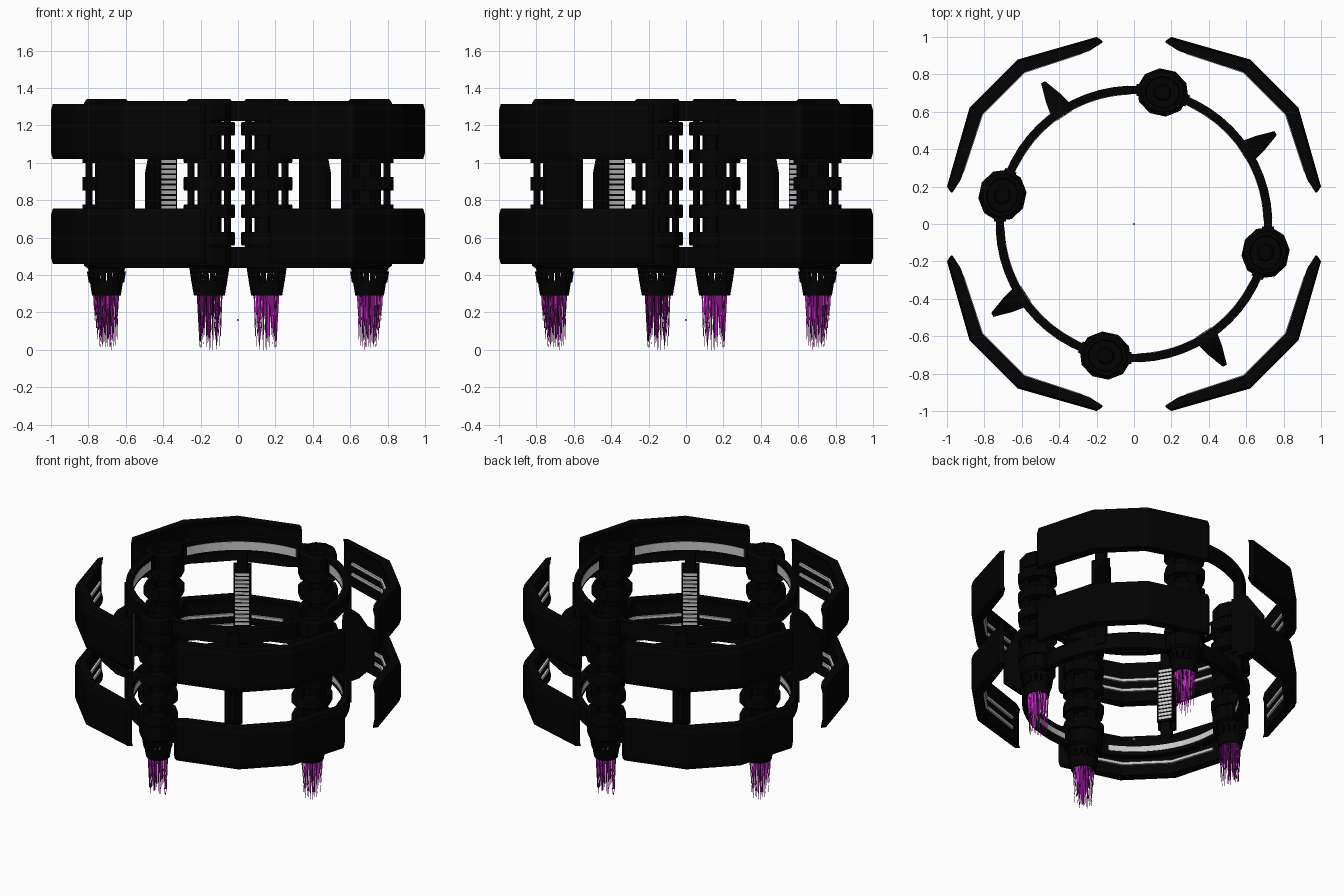
import bpy, bmesh, math, random
from mathutils import Vector

random.seed(4)
if "Cube" in bpy.data.objects:
    bpy.data.objects.remove(bpy.data.objects["Cube"], do_unlink=True)


def material(name, rgb):
    m = bpy.data.materials.new(name)
    m.use_nodes = True
    m.diffuse_color = (*rgb, 1)
    m.node_tree.nodes["Principled BSDF"].inputs["Base Color"].default_value = (*rgb, 1)
    return m


BLACK = material("black_metal", (0.0005, 0.0005, 0.0005))
GREY = material("light_grey", (0.6, 0.6, 0.6))
PURPLE = material("purple_flame", (0.55, 0.02, 0.55))
DARK = material("dark_purple_flame", (0.06, 0.004, 0.06))
TURN = math.radians(77.7)      # angle of the first thruster
QUARTER = math.pi / 2
MID = 0.888                    # height of the middle of the frame


def loft(bm, rings, mat=0, close=False):
    """Skin a list of point rings; cap the ends unless closed on itself."""
    loops = [[bm.verts.new(p) for p in ring] for ring in rings]
    pairs = list(zip(loops, loops[1:]))
    if close:
        pairs.append((loops[-1], loops[0]))
    faces = []
    for a, b in pairs:
        for i in range(len(a)):
            j = (i + 1) % len(a)
            faces.append(bm.faces.new((a[i], a[j], b[j], b[i])))
    if not close:
        faces += [bm.faces.new(loops[0][::-1]), bm.faces.new(loops[-1])]
    for f in faces:
        f.material_index = mat


def prism(bm, plan, layers, mat=0):
    """Stack a plan outline at (height, scale) layers."""
    loft(bm, [[(x * s, y * s, z) for x, y in plan] for z, s in layers], mat)


def box(bm, x0, x1, y0, y1, z0, z1):
    prism(bm, [(x0, y0), (x1, y0), (x1, y1), (x0, y1)], [(z0, 1), (z1, 1)])


def lathe(bm, profile, sides=10, close=False):
    """Spin (radius, height) points round the thruster axis."""
    rings = []
    for r, z in profile:
        angles = [math.tau * (i + 0.5) / sides for i in range(sides)]
        rings.append([(0.72 + 0.92 * r * math.cos(a), r * math.sin(a), z) for a in angles])
    loft(bm, rings, 0, close)


def arc(r0, r1, a0, a1, steps):
    """Plan outline of a curved bar."""
    angles = [a0 + (a1 - a0) * i / steps for i in range(steps + 1)]
    outer = [(r1 * math.cos(a), r1 * math.sin(a)) for a in angles]
    inner = [(r0 * math.cos(a), r0 * math.sin(a)) for a in reversed(angles)]
    return outer + inner


def place(name, bm, mats, turn=TURN, count=4):
    """Place the part at quarter turns round the centre."""
    bmesh.ops.recalc_face_normals(bm, faces=bm.faces)
    mesh = bpy.data.meshes.new(name)
    bm.to_mesh(mesh)
    bm.free()
    for m in mats:
        mesh.materials.append(m)
    for k in range(count):
        ob = bpy.data.objects.new(f"{name}_{k + 1}", mesh)
        ob.rotation_euler.z = turn + k * QUARTER
        bpy.context.collection.objects.link(ob)


# Outer armour panels, two levels, with thin light strips on the inside
half = [(0.17, 0.98), (0.2, 1.0), (0.62, 0.88)]
inner = [(0.24, 0.935), (0.59, 0.82)]
plan = half + [(y, x) for x, y in half[::-1]] + [(y, x) for x, y in inner] + inner[::-1]
face = [Vector(p) for p in ((0.28, 0.922), (0.59, 0.82), (0.82, 0.59), (0.922, 0.28))]
strip = face + [p * 0.986 for p in face[::-1]]
bm = bmesh.new()
for low, high in ((0.46, 0.755), (1.02, 1.315)):
    prism(bm, plan, [(low, 0.99), (low + 0.035, 1), (high - 0.035, 1), (high, 0.99)])
    for z in (0.09, 0.165):
        prism(bm, strip, [(low + z - 0.01, 1), (low + z + 0.01, 1)], 1)
place("armour_panel", bm, [BLACK, GREY], 0)

# Inner hoops between thrusters, with end flanges and a light band inside
bm = bmesh.new()
start, end = math.radians(9), math.radians(81)
for low, high, band_low, band_high in ((0.437, 0.55, 0.465, 0.505), (1.225, 1.33, 1.24, 1.3)):
    prism(bm, arc(0.695, 0.74, start, end, 12), [(low, 1), (high, 1)])
    for a in (start, end - 0.04):
        prism(bm, arc(0.685, 0.75, a, a + 0.04, 1), [(low, 1), (high, 1)])
    prism(bm, arc(0.692, 0.698, start + 0.08, end - 0.08, 12), [(band_low, 1), (band_high, 1)], 1)
place("inner_hoop", bm, [BLACK, GREY])

# Thruster columns: end caps, core, wide bands and four slim bars
bm = bmesh.new()
lathe(bm, [(0.1, 0.43), (0.13, 0.45), (0.13, 0.55), (0.066, 0.56), (0.066, 1.22),
           (0.13, 1.23), (0.13, 1.32), (0.115, 1.34), (0.095, 1.34), (0.09, 1.29),
           (0.05, 1.29), (0.04, 1.31)])
for k in range(-2, 3):
    z = MID + 0.147 * k
    lathe(bm, [(0.137, z - 0.037), (0.14, z - 0.03), (0.14, z + 0.03), (0.137, z + 0.037)])
for k in range(4):
    a = math.tau * k / 4
    x, y = 0.72 + 0.096 * math.cos(a), 0.1 * math.sin(a)
    wide, deep = (0.012, 0.03) if k % 2 == 0 else (0.03, 0.012)
    box(bm, x - wide, x + wide, y - deep, y + deep, 0.5, 1.25)
place("thruster_column", bm, [BLACK])

# Nozzles: slatted collar over an open cone
bm = bmesh.new()
lathe(bm, [(0.097, 0.37), (0.083, 0.29), (0.073, 0.29), (0.085, 0.37)], 16, True)
lathe(bm, [(0.107, 0.435), (0.102, 0.41), (0.085, 0.41), (0.085, 0.435)], 16, True)
for k in range(16):
    a = math.tau * k / 16
    ring = []
    for r, z in ((0.085, 0.36), (0.095, 0.42)):
        c = Vector((0.72 + r * math.cos(a), r * math.sin(a), z))
        u, v = Vector((math.cos(a), math.sin(a), 0)), Vector((-math.sin(a), math.cos(a), 0))
        ring.append([c + u * 0.009 * i + v * 0.012 * j for i, j in ((1, 1), (-1, 1), (-1, -1), (1, -1))])
    loft(bm, ring)
place("nozzle", bm, [BLACK])

# Exhaust: a bundle of thin tapering strands
bm = bmesh.new()
for k in range(120):
    a, r = random.uniform(0, math.tau), 0.072 * math.sqrt(random.random())
    top, tip = random.uniform(0.28, 0.36), random.uniform(0.01, 0.2)
    if k < 3:
        tip = 0
    drift = random.uniform(0.7, 0.95)
    rings = []
    for z, s, w in ((top, 1, 0.0035), (tip, drift, 0.0012)):
        cx, cy = 0.72 + r * s * math.cos(a), r * s * math.sin(a)
        rings.append([(cx + w * math.cos(t * math.tau / 3), cy + w * math.sin(t * math.tau / 3), z)
                      for t in range(3)])
    loft(bm, rings, 1 if k % 5 == 0 else 0)
place("exhaust_strands", bm, [PURPLE, DARK])

# Posts joining the hoops, each with an outward fin
bm = bmesh.new()
box(bm, 0.7, 0.75, -0.035, 0.035, 0.48, 1.3)
box(bm, 0.69, 0.74, -0.055, 0.055, 0.68, 1.08)
rings = []
for x, w, low, high in ((0.73, 0.06, 0.64, 1.13), (0.8, 0.045, 0.66, 1.09), (0.9, 0.012, 0.74, 0.95)):
    rings.append([(x, -w, low), (x, w, low), (x, w, high), (x, -w, high)])
loft(bm, rings)
place("hoop_post", bm, [BLACK], TURN + QUARTER / 2)

# Slatted light ladders on the inside of three posts
bm = bmesh.new()
for k in range(14):
    z = 0.705 + 0.0275 * k
    box(bm, 0.687, 0.692, -0.046, 0.046, z - 0.009, z + 0.009)
place("light_ladder", bm, [GREY], TURN + QUARTER / 2, 3)

# Tiny marker on the centre line
bpy.ops.mesh.primitive_cube_add(size=0.012, location=(0, 0, 0.16))
marker = bpy.context.object
marker.name = "centre_marker"
marker.data.materials.append(GREY)
